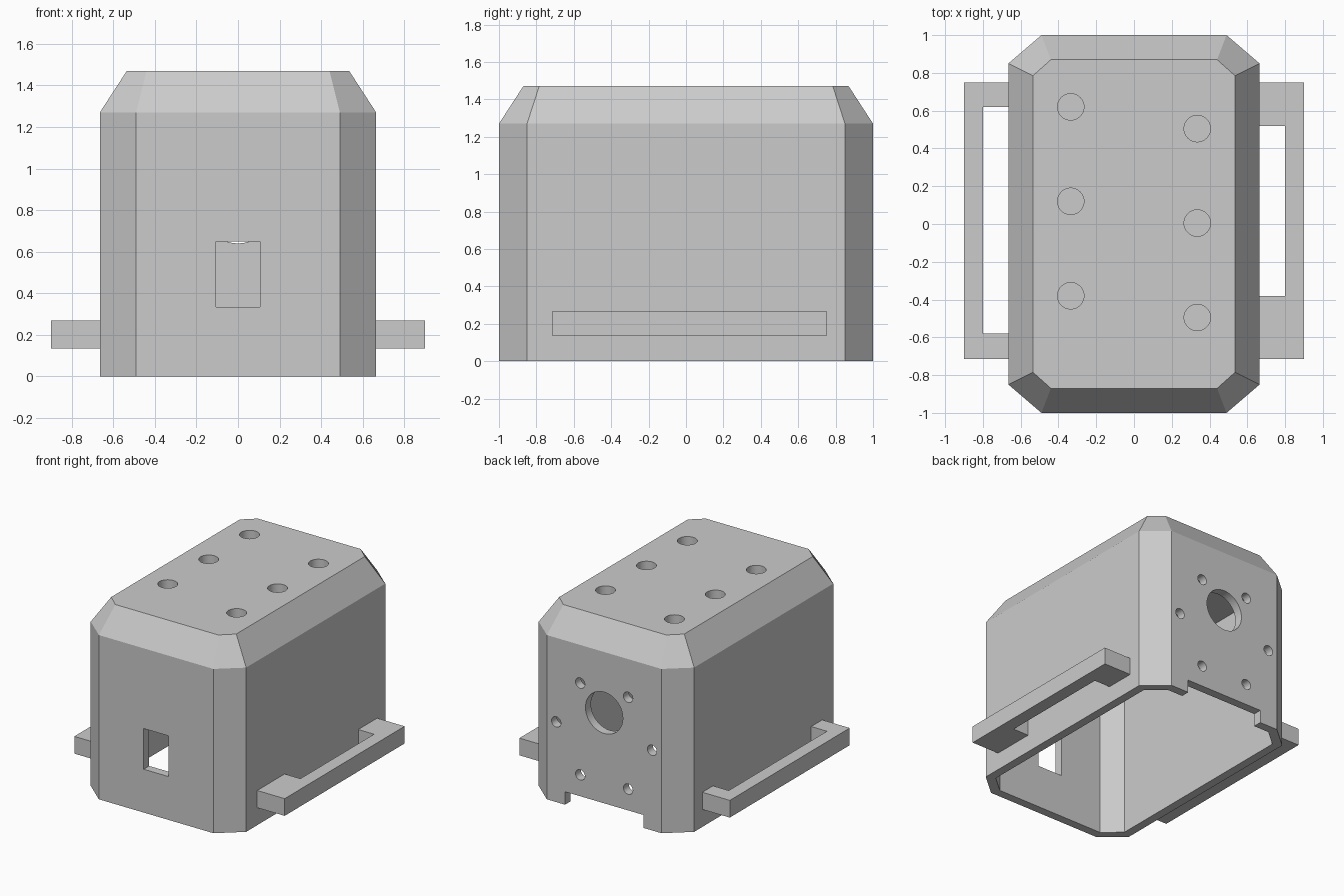
import bpy, bmesh, math
from mathutils import Matrix, Vector

cube = bpy.data.objects.get("Cube")
if cube:
    bpy.data.objects.remove(cube, do_unlink=True)

grey = bpy.data.materials.new("plain grey")
grey.use_nodes = True
colour = (0.6, 0.6, 0.6, 1)
grey.diffuse_color = colour
grey.node_tree.nodes["Principled BSDF"].inputs["Base Color"].default_value = colour

WALL = 0.067
SHOULDER, TOP = 1.27, 1.47
HALF_X, HALF_Y = 0.665, 1.0


def make_object(name, bm):
    bmesh.ops.recalc_face_normals(bm, faces=bm.faces)
    mesh = bpy.data.meshes.new(name)
    bm.to_mesh(mesh)
    bm.free()
    mesh.materials.append(grey)
    obj = bpy.data.objects.new(name, mesh)
    bpy.context.collection.objects.link(obj)
    return obj


def octagon(hx, hy, cx, cy):
    """Rectangle with cut corners; cx and cy are where the cuts begin."""
    return [(hx, -cy), (hx, cy), (cx, hy), (-cx, hy),
            (-hx, cy), (-hx, -cy), (-cx, -hy), (cx, -hy)]


def loft(name, levels):
    """Stack outlines given as (height, points) and close both ends."""
    bm = bmesh.new()
    rings = [[bm.verts.new((x, y, z)) for x, y in pts] for z, pts in levels]
    for low, high in zip(rings, rings[1:]):
        for i in range(len(low)):
            j = (i + 1) % len(low)
            bm.faces.new((low[i], low[j], high[j], high[i]))
    bm.faces.new(rings[0][::-1])
    bm.faces.new(rings[-1])
    return make_object(name, bm)


def box(name, low, high):
    low, high = Vector(low), Vector(high)
    bm = bmesh.new()
    bmesh.ops.create_cube(bm, size=1, matrix=Matrix.Translation((low + high) / 2)
                          @ Matrix.Diagonal((high - low).to_4d()))
    return make_object(name, bm)


def cylinder(name, centre, radius, depth, axis):
    bm = bmesh.new()
    turn = Matrix.Rotation(math.pi / 2, 4, 'X') if axis == 'Y' else Matrix.Identity(4)
    bmesh.ops.create_cone(bm, cap_ends=True, segments=40, radius1=radius,
                          radius2=radius, depth=depth,
                          matrix=Matrix.Translation(centre) @ turn)
    return make_object(name, bm)


def activate(obj):
    bpy.ops.object.select_all(action='DESELECT')
    obj.select_set(True)
    bpy.context.view_layer.objects.active = obj


def cut(target, cutter):
    cutter.hide_render = True
    mod = target.modifiers.new("cut", 'BOOLEAN')
    mod.operation = 'DIFFERENCE'
    mod.solver = 'EXACT'
    mod.object = cutter
    activate(target)
    bpy.ops.object.modifier_apply(modifier=mod.name)
    bpy.data.objects.remove(cutter, do_unlink=True)


# Housing shell with cut corners and a sloped shoulder, open at the bottom
outline = octagon(HALF_X, HALF_Y, 0.49, 0.85)
housing = loft("housing", [(0, outline), (SHOULDER, outline),
                           (TOP, octagon(0.535, 0.87, 0.44, 0.785))])
hollow = octagon(HALF_X - WALL, HALF_Y - WALL, 0.465, 0.819)
cut(housing, loft("hollow", [(-0.1, hollow), (SHOULDER, hollow)]))

# Front window and the cable notch under the back wall
cut(housing, box("window", (-0.107, -1.1, 0.335), (0.107, -0.9, 0.65)))
cut(housing, box("notch", (-0.335, 0.9, -0.1), (0.335, 1.1, 0.1)))

# Shaft hole in the back wall, ringed by six screw holes
cut(housing, cylinder("shaft_hole", (0, 0.97, 0.8), 0.16, 0.2, 'Y'))
for i in range(6):
    a = i * math.pi / 3
    place = (0.41 * math.cos(a), 0.97, 0.62 + 0.41 * math.sin(a))
    cut(housing, cylinder("screw_hole", place, 0.04, 0.2, 'Y'))

# Two staggered rows of blind holes in the roof
for x, first in ((-0.335, -0.38), (0.335, -0.495)):
    for i in range(3):
        cut(housing, cylinder("roof_hole", (x, first + i * 0.5, TOP), 0.07, 0.27, 'Z'))

activate(housing)
bpy.ops.object.shade_smooth_by_angle(angle=math.radians(15))


# Side rails: a bar on two end blocks, as one bracket-shaped solid
def rail(name, side, front_inner, back_inner):
    front, back, root, bar, outer = -0.715, 0.75, HALF_X - 0.02, 0.8, 0.9
    pts = [(root, front), (outer, front), (outer, back), (root, back),
           (root, back_inner), (bar, back_inner), (bar, front_inner), (root, front_inner)]
    pts = [(side * x, y) for x, y in pts]
    return loft(name, [(0.135, pts), (0.268, pts)])


rail("left_rail", 1, -0.38, 0.52)
rail("right_rail", -1, -0.58, 0.62)
